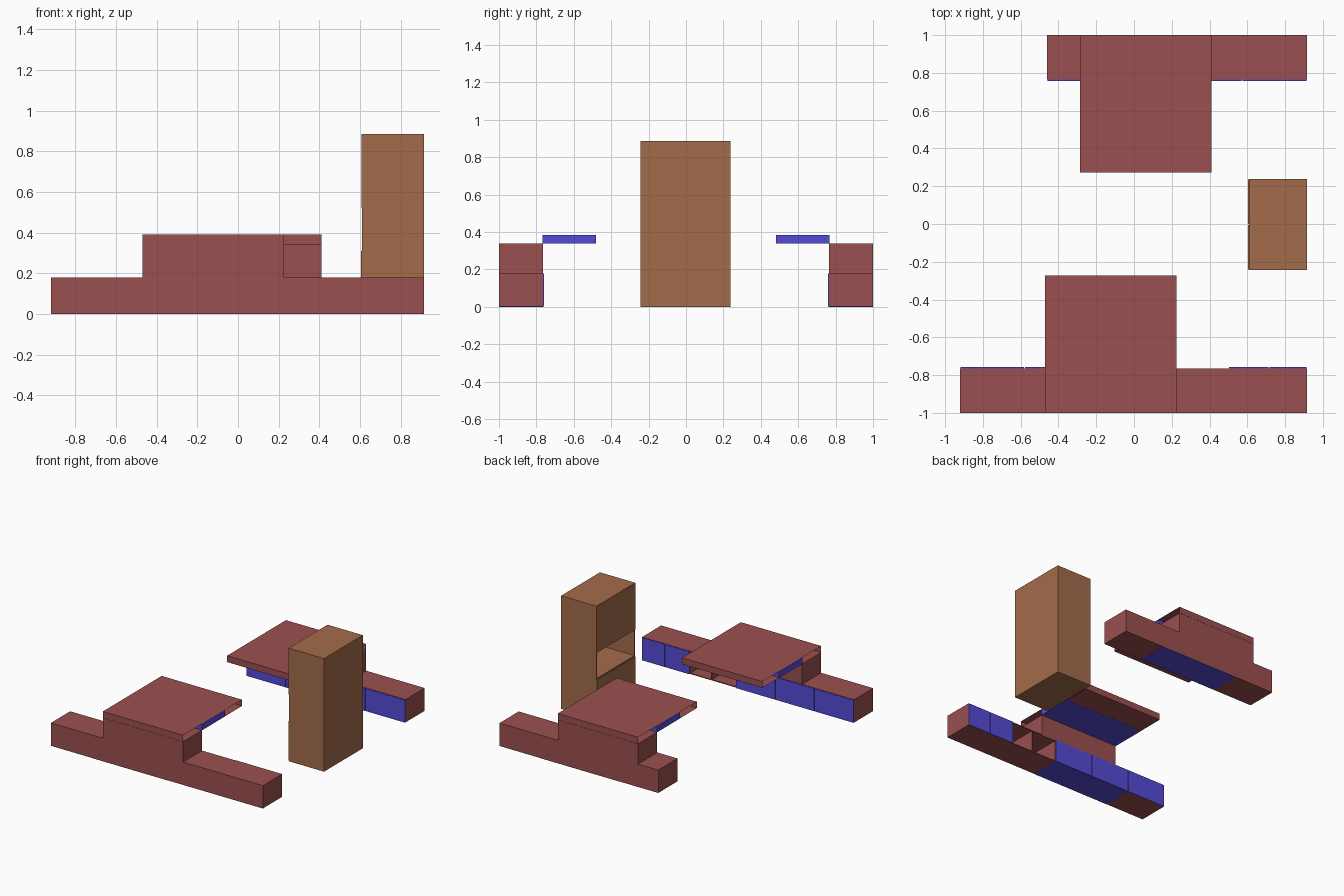
import bpy, bmesh

if "Cube" in bpy.data.objects:
    bpy.data.objects.remove(bpy.data.objects["Cube"])


def material(name, rgb):
    m = bpy.data.materials.new(name)
    m.diffuse_color = (*rgb, 1)
    m.use_nodes = True
    m.node_tree.nodes["Principled BSDF"].inputs["Base Color"].default_value = m.diffuse_color
    return m


RED = material("red_wood", (0.33, 0.08, 0.08))
BLUE = material("blue_panel", (0.09, 0.07, 0.68))
BROWN = material("brown_wood", (0.37, 0.15, 0.07))


def box(name, x, y, z, mat, open_x=False):
    """Box from (min, max) ranges; open_x leaves both x ends open."""
    y, z = sorted(y), sorted(z)
    bm = bmesh.new()
    bmesh.ops.create_cube(bm, size=1)
    for v in bm.verts:
        for i, r in enumerate((x, y, z)):
            v.co[i] = r[0] if v.co[i] < 0 else r[1]
    if open_x:
        ends = [f for f in bm.faces if abs(f.normal.x) > 0.9]
        bmesh.ops.delete(bm, geom=ends, context='FACES_ONLY')
    me = bpy.data.meshes.new(name)
    bm.to_mesh(me)
    bm.free()
    me.materials.append(mat)
    ob = bpy.data.objects.new(name, me)
    bpy.context.collection.objects.link(ob)
    return ob


def desk(side, s, x0, x1, d0, d1, fronts, under, niche=None):
    """Low bench with raised block, overhanging hollow top and drawer fronts."""
    outer, inner = s * 1.0, s * 0.765
    T = 0.008
    # bench body, split around the open niche
    spans = [(x0, x1)] if not niche else [(x0, niche[0]), (niche[-1], x1)]
    for a, b in spans:
        box(side + "_bench", (a, b), (outer, inner), (0.001, 0.18), RED)
    if niche:
        n = (niche[0], niche[-1])
        box(side + "_niche_back", n, (outer, s * 0.992), (0.001, 0.18), RED)
        box(side + "_niche_floor", n, (outer, inner), (0.001, T), RED)
        box(side + "_niche_top", n, (outer, inner), (0.18 - T, 0.18), RED)
        for c in niche[1:-1]:
            box(side + "_niche_divider", (c - T / 2, c + T / 2), (outer, inner), (T, 0.18 - T), RED)
    # blue panel on the underside
    box(side + "_underside", under, (outer, inner), (0, 0.001), BLUE)
    # raised block and hollow desk top
    box(side + "_raised_block", (d0, d1), (outer, inner), (0.18, 0.339), RED)
    box(side + "_desk_top", (d0, d1), (outer, s * 0.272), (0.34, 0.39), RED, open_x=True)
    box(side + "_top_drawer", (d0, d1), (s * 0.768, s * 0.48), (0.339, 0.384), BLUE)
    # drawer fronts on the inner side
    for a, b in fronts:
        box(side + "_drawer_front", (a + 0.002, b - 0.002), (inner, s * 0.758), (0.001, 0.178), BLUE)


desk("front", -1, -0.92, 0.915, -0.47, 0.225,
     [(-0.92, -0.58), (-0.58, -0.24), (-0.24, 0.1), (0.5, 0.715), (0.715, 0.915)],
     (-0.58, 0.1), niche=(0.1, 0.315, 0.5))
desk("back", 1, -0.46, 0.915, -0.285, 0.41,
     [(-0.46 + i * 0.34375, -0.46 + (i + 1) * 0.34375) for i in range(4)],
     (-0.116, 0.571))

# tall cabinet, open towards -x
X0, X1, Y0, Y1, H, T = 0.61, 0.915, -0.243, 0.237, 0.885, 0.008
box("cabinet_back", (X1 - T, X1), (Y0, Y1), (0, H), BROWN)
for y in (Y0, Y1 - T):
    box("cabinet_side", (X0, X1 - T), (y, y + T), (0, H), BROWN)
for name, z in (("floor", 0), ("shelf", 0.31), ("upper_shelf", 0.52), ("top", H - T)):
    box("cabinet_" + name, (X0, X1 - T), (Y0 + T, Y1 - T), (z, z + T), BROWN)
# upper door and pair of lower doors
box("upper_door", (X0 - 0.002, X0 + T), (Y0 + 0.001, Y1 - 0.001), (0.52, H - 0.001), BROWN)
for y in ((Y0 + 0.002, -0.005), (-0.001, Y1 - 0.002)):
    box("lower_door", (X0 - 0.006, X0 + T), y, (0.003, 0.31), BROWN)
